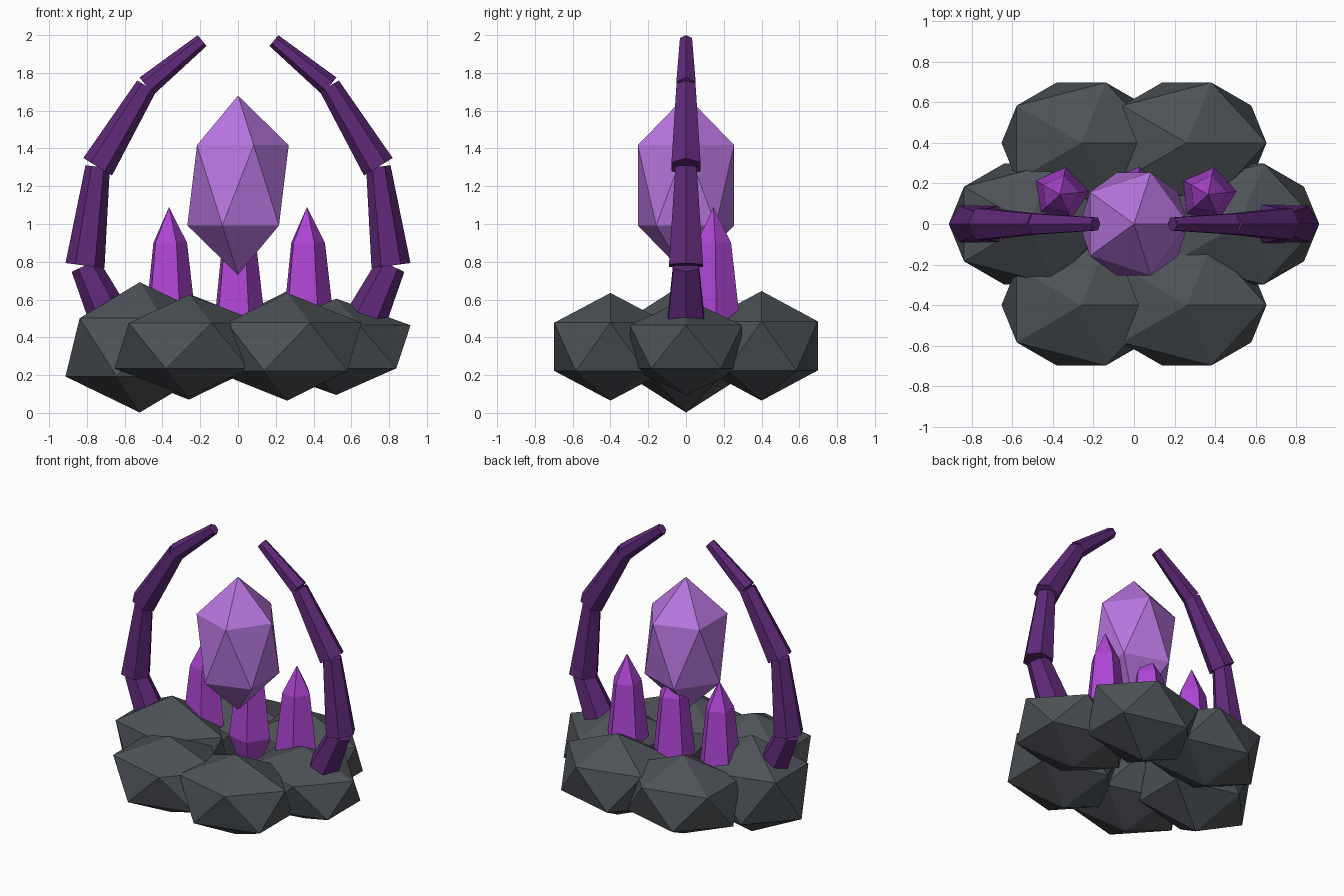
import bpy, bmesh
from math import sin, cos, pi, radians
from mathutils import Vector, Matrix

if "Cube" in bpy.data.objects:
    bpy.data.objects.remove(bpy.data.objects["Cube"])


def material(name, rgb):
    m = bpy.data.materials.new(name)
    m.diffuse_color = (*rgb, 1)
    m.use_nodes = True
    m.node_tree.nodes["Principled BSDF"].inputs["Base Color"].default_value = m.diffuse_color
    return m


STONE = material("stone", (0.075, 0.085, 0.095))
GEM = material("gem", (0.48, 0.18, 0.74))
SHARD = material("shard", (0.42, 0.06, 0.65))
CLAW = material("claw", (0.115, 0.022, 0.19))


def add_object(name, bm, mat):
    bmesh.ops.recalc_face_normals(bm, faces=bm.faces)
    me = bpy.data.meshes.new(name)
    bm.to_mesh(me)
    bm.free()
    me.materials.append(mat)
    ob = bpy.data.objects.new(name, me)
    bpy.context.collection.objects.link(ob)
    return ob


def ico(name, centre, size, mat):
    bm = bmesh.new()
    m = Matrix.Translation(centre) @ Matrix.Diagonal((*size, 1))
    bmesh.ops.create_icosphere(bm, subdivisions=1, radius=1, matrix=m)
    return add_object(name, bm, mat)


def loft(bm, sides, rings, u, v, turn=0):
    """Skin (centre, radius) rings spanned by u and v; radius 0 is a point."""
    loops = []
    for c, r in rings:
        n = sides if r else 1
        loops.append([bm.verts.new(Vector(c) + r * (u * cos(turn + 2 * pi * i / sides)
                      + v * sin(turn + 2 * pi * i / sides))) for i in range(n)])
    for a, b in zip(loops, loops[1:]):
        for i in range(sides):
            j = (i + 1) % sides
            bm.faces.new([a[i], a[j], b[0]] if len(b) == 1 else [a[i], a[j], b[j], b[i]])
    for end in (loops[0], loops[-1]):
        if len(end) > 2:
            bm.faces.new(end)


X, Y = Vector((1, 0, 0)), Vector((0, 1, 0))

# Ring of base rocks: x, y, z, half height
rocks = [(-0.52, 0, 0.347, 0.345), (0.52, 0, 0.35, 0.255),
         (-0.26, -0.4, 0.355, 0.27), (0.26, -0.4, 0.35, 0.285),
         (-0.26, 0.4, 0.35, 0.28), (0.26, 0.4, 0.355, 0.29)]
for i, (x, y, z, h) in enumerate(rocks):
    ico(f"base_rock_{i + 1}", (x, y, z), (0.44, 0.35, h), STONE)

# Large floating crystal
ico("floating_crystal", (0, 0, 1.205), (0.3, 0.3, 0.475), GEM)

# Small five-sided shards standing in the rocks
for i, x in enumerate((-0.365, 0, 0.365)):
    bm = bmesh.new()
    rings = [((x, 0.145, z), r) for z, r in
             ((0.34, 0.085), (0.5, 0.142), (0.9, 0.096), (1.09, 0))]
    loft(bm, 5, rings, X, Y, radians(6))
    add_object(f"small_crystal_{i + 1}", bm, SHARD)

# Curved claws: four tapered six-sided segments, mirrored across x
joints = [(0.64, 0.42), (0.81, 0.78), (0.743, 1.303), (0.484, 1.73), (0.19, 1.971)]
radii = [(0.12, 0.078), (0.104, 0.065), (0.089, 0.058), (0.059, 0.037)]
bm = bmesh.new()
for (x0, z0), (x1, z1), (r0, r1) in zip(joints, joints[1:], radii):
    a, b = Vector((x0, 0, z0)), Vector((x1, 0, z1))
    loft(bm, 6, [(a, r0), (b, r1)], Y.cross((b - a).normalized()), Y)
claws = add_object("claws", bm, CLAW)
claws.modifiers.new("mirror", 'MIRROR').use_mirror_merge = False
